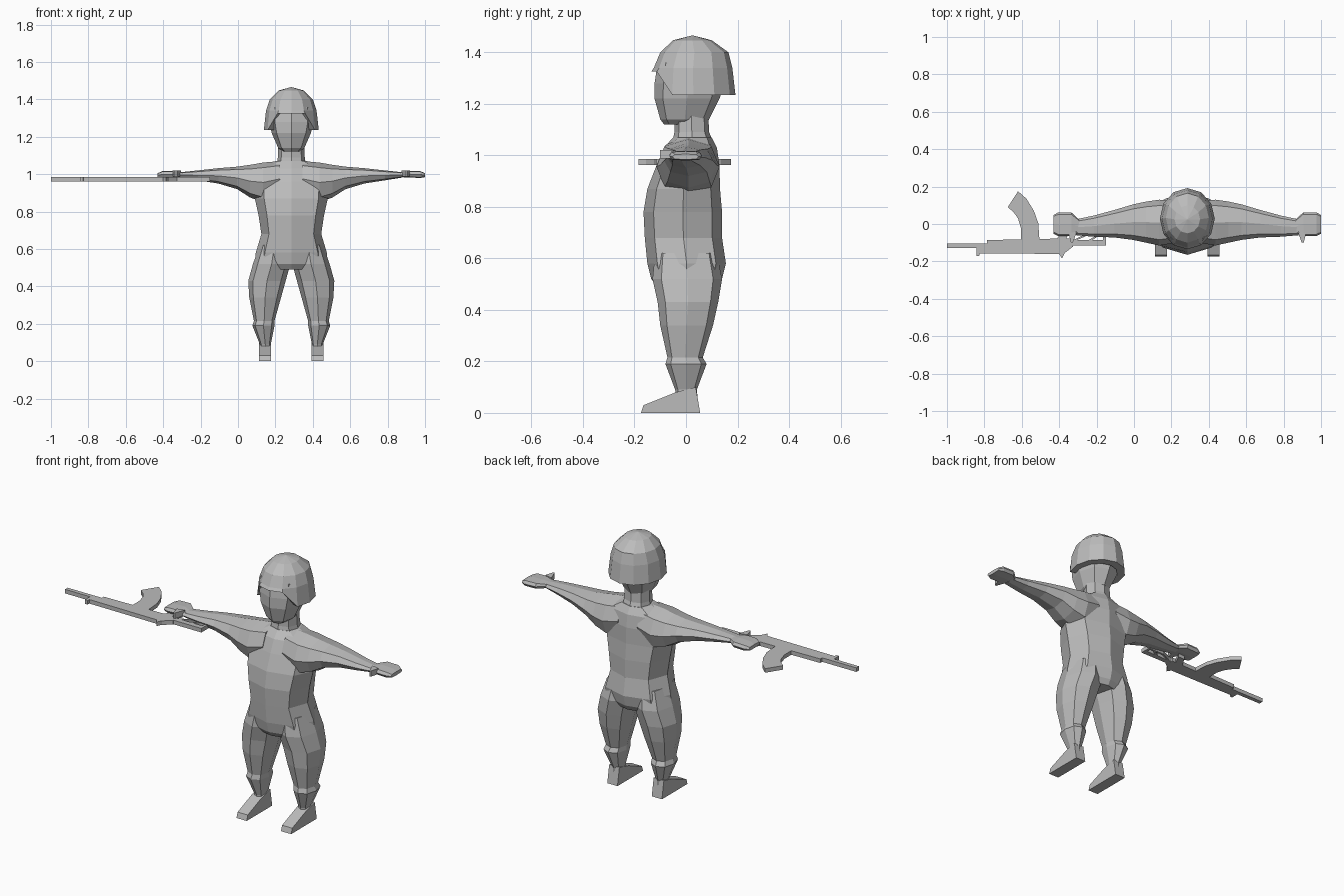
import bpy, bmesh, math

CX = 0.285  # centre line of the figure

grey = bpy.data.materials.new("plain grey")
grey.diffuse_color = (0.5, 0.5, 0.5, 1)


def finish(name, bm):
    bmesh.ops.recalc_face_normals(bm, faces=bm.faces)
    me = bpy.data.meshes.new(name)
    bm.to_mesh(me)
    bm.free()
    me.materials.append(grey)
    ob = bpy.data.objects.new(name, me)
    bpy.context.collection.objects.link(ob)
    return ob


def loft(name, rings, place, n=8, power=0.85):
    """Skin rounded rings (pos, a0, a1, b0, b1); place(pos, a, b) gives xyz."""
    bm = bmesh.new()
    loops = []
    for pos, a0, a1, b0, b1 in rings:
        loop = []
        for i in range(n):
            c, s = math.cos(math.tau * i / n), math.sin(math.tau * i / n)
            c = math.copysign(abs(c) ** power, c)
            s = math.copysign(abs(s) ** power, s)
            a = (a0 + a1) / 2 + (a1 - a0) / 2 * c
            b = (b0 + b1) / 2 + (b1 - b0) / 2 * s
            loop.append(bm.verts.new(place(pos, a, b)))
        loops.append(loop)
    for lo, hi in zip(loops, loops[1:]):
        for i in range(n):
            j = (i + 1) % n
            bm.faces.new((lo[i], lo[j], hi[j], hi[i]))
    bm.faces.new(loops[0])
    bm.faces.new(loops[-1])
    return finish(name, bm)


def prism(name, pts, low, high, place):
    """Extrude a 2D outline between two depths."""
    bm = bmesh.new()
    a = [bm.verts.new(place(u, v, low)) for u, v in pts]
    b = [bm.verts.new(place(u, v, high)) for u, v in pts]
    bm.faces.new(a)
    bm.faces.new(b)
    for i in range(len(pts)):
        j = (i + 1) % len(pts)
        bm.faces.new((a[i], a[j], b[j], b[i]))
    return finish(name, bm)


def upright(z, a, b):
    return (CX + a, b, z)


# Torso
loft("torso", [
    (0.49, -0.17, 0.17, -0.11, 0.12),
    (0.52, -0.195, 0.195, -0.135, 0.14),
    (0.58, -0.19, 0.19, -0.15, 0.155),
    (0.68, -0.16, 0.16, -0.16, 0.14),
    (0.78, -0.175, 0.175, -0.165, 0.14),
    (0.87, -0.195, 0.195, -0.15, 0.132),
    (0.96, -0.20, 0.20, -0.115, 0.13),
    (1.03, -0.17, 0.17, -0.085, 0.12),
    (1.07, -0.085, 0.085, -0.05, 0.10)], upright)

# Neck and head
loft("neck", [
    (1.04, -0.08, 0.08, -0.055, 0.11),
    (1.09, -0.072, 0.072, -0.045, 0.09),
    (1.18, -0.068, 0.068, -0.045, 0.085)], upright)
loft("head", [
    (1.12, -0.045, 0.045, -0.085, 0.075),
    (1.14, -0.07, 0.07, -0.10, 0.09),
    (1.22, -0.105, 0.105, -0.122, 0.13),
    (1.28, -0.118, 0.118, -0.122, 0.15),
    (1.36, -0.118, 0.118, -0.11, 0.14)], upright)

# Helmet dome with a rim cut high over the face
bm = bmesh.new()
N = 12
levels = [(1.447, .068, -.05, .10), (1.40, .115, -.10, .165),
          (1.34, .135, -.125, .18), (None, .147, -.135, .192),
          (None, .108, -.105, .145)]
top = bm.verts.new((CX, 0.025, 1.466))
loops = []
for z, w, y0, y1 in levels:
    loop = []
    for i in range(N):
        t = math.tau * i / N
        c, s = math.cos(t), math.sin(t)
        rim = 1.325 if s < -0.6 else 1.235
        loop.append(bm.verts.new((CX + w * c, (y0 + y1) / 2 + (y1 - y0) / 2 * s,
                                  z if z else rim)))
    loops.append(loop)
for i in range(N):
    j = (i + 1) % N
    bm.faces.new((top, loops[0][i], loops[0][j]))
    for hi, lo in zip(loops, loops[1:]):
        bm.faces.new((hi[i], lo[i], lo[j], hi[j]))
finish("helmet", bm)

# Limbs, mirrored about the centre line
for s, side in ((1, "left"), (-1, "right")):
    def along_arm(d, a, b, s=s):
        return (CX + s * d, a, b)

    def down_leg(z, a, b, s=s):
        return (CX + s * a, b, z)

    loft(side + "_arm", [
        (0.06, -0.10, 0.12, 0.88, 1.07),
        (0.15, -0.115, 0.13, 0.85, 1.062),
        (0.22, -0.10, 0.12, 0.875, 1.05),
        (0.29, -0.085, 0.105, 0.92, 1.04),
        (0.39, -0.072, 0.075, 0.95, 1.032),
        (0.50, -0.068, 0.045, 0.967, 1.02),
        (0.595, -0.06, 0.025, 0.982, 1.01)], along_arm)
    loft(side + "_hand", [
        (0.58, -0.05, 0.025, 0.985, 1.01),
        (0.62, -0.065, 0.062, 0.982, 1.018),
        (0.69, -0.065, 0.062, 0.98, 1.016),
        (0.715, -0.052, 0.048, 0.984, 1.005)], along_arm, power=0.5)
    prism(side + "_thumb", [(0.59, -0.04), (0.635, -0.05), (0.622, -0.10), (0.612, -0.10)],
          0.988, 1.02, along_arm)
    loft(side + "_leg", [
        (0.62, 0.01, 0.17, -0.12, 0.12),
        (0.52, 0.005, 0.205, -0.13, 0.14),
        (0.43, 0.03, 0.23, -0.11, 0.125),
        (0.34, 0.055, 0.225, -0.10, 0.105),
        (0.215, 0.09, 0.20, -0.072, 0.065),
        (0.19, 0.09, 0.208, -0.08, 0.08),
        (0.09, 0.11, 0.168, -0.042, 0.042),
        (0.06, 0.11, 0.168, -0.04, 0.045)], down_leg)
    prism(side + "_foot", [(0.055, 0), (-0.175, 0), (-0.165, 0.03), (-0.04, 0.08), (0.038, 0.10)],
          0.108, 0.172, lambda y, z, d, s=s: (CX + s * d, y, z))


# Rifle, lying flat
def flat(x, y, z):
    return (x, y, z)


Z0, Z1 = 0.962, 0.985
prism("rifle_body", [
    (-1, -0.103), (-0.785, -0.103), (-0.785, -0.086), (-0.41, -0.078), (-0.34, -0.078),
    (-0.325, -0.12), (-0.37, -0.155), (-0.385, -0.185), (-0.40, -0.16),
    (-0.825, -0.157), (-0.828, -0.172), (-0.843, -0.172), (-0.843, -0.127), (-1, -0.127)],
    Z0, Z1, flat)
prism("rifle_magazine", [
    (-0.605, -0.09), (-0.605, -0.02), (-0.62, 0.03), (-0.645, 0.065), (-0.675, 0.09),
    (-0.62, 0.175), (-0.575, 0.135), (-0.535, 0.07), (-0.512, 0.005), (-0.505, -0.09)],
    Z0, Z1, flat)
prism("rifle_grip", [(-0.415, -0.085), (-0.375, -0.02), (-0.335, -0.02), (-0.365, -0.085)],
      Z0, Z1, flat)
prism("stock_bar", [(-0.335, -0.085), (-0.15, -0.085), (-0.15, -0.115), (-0.335, -0.115)],
      Z0, Z1, flat)
prism("stock_end", [(-0.165, -0.09), (-0.165, -0.05), (-0.15, -0.05), (-0.15, -0.09)],
      Z0, Z1, flat)
prism("stock_top_bar", [(-0.25, -0.062), (-0.25, -0.05), (-0.155, -0.05), (-0.155, -0.062)],
      Z0, Z1, flat)
prism("stock_brace", [(-0.335, -0.09), (-0.25, -0.05), (-0.235, -0.055), (-0.315, -0.09)],
      Z0, Z1, flat)
prism("stock_strut", [(-0.25, -0.09), (-0.19, -0.055), (-0.175, -0.055), (-0.23, -0.09)],
      Z0, Z1, flat)
